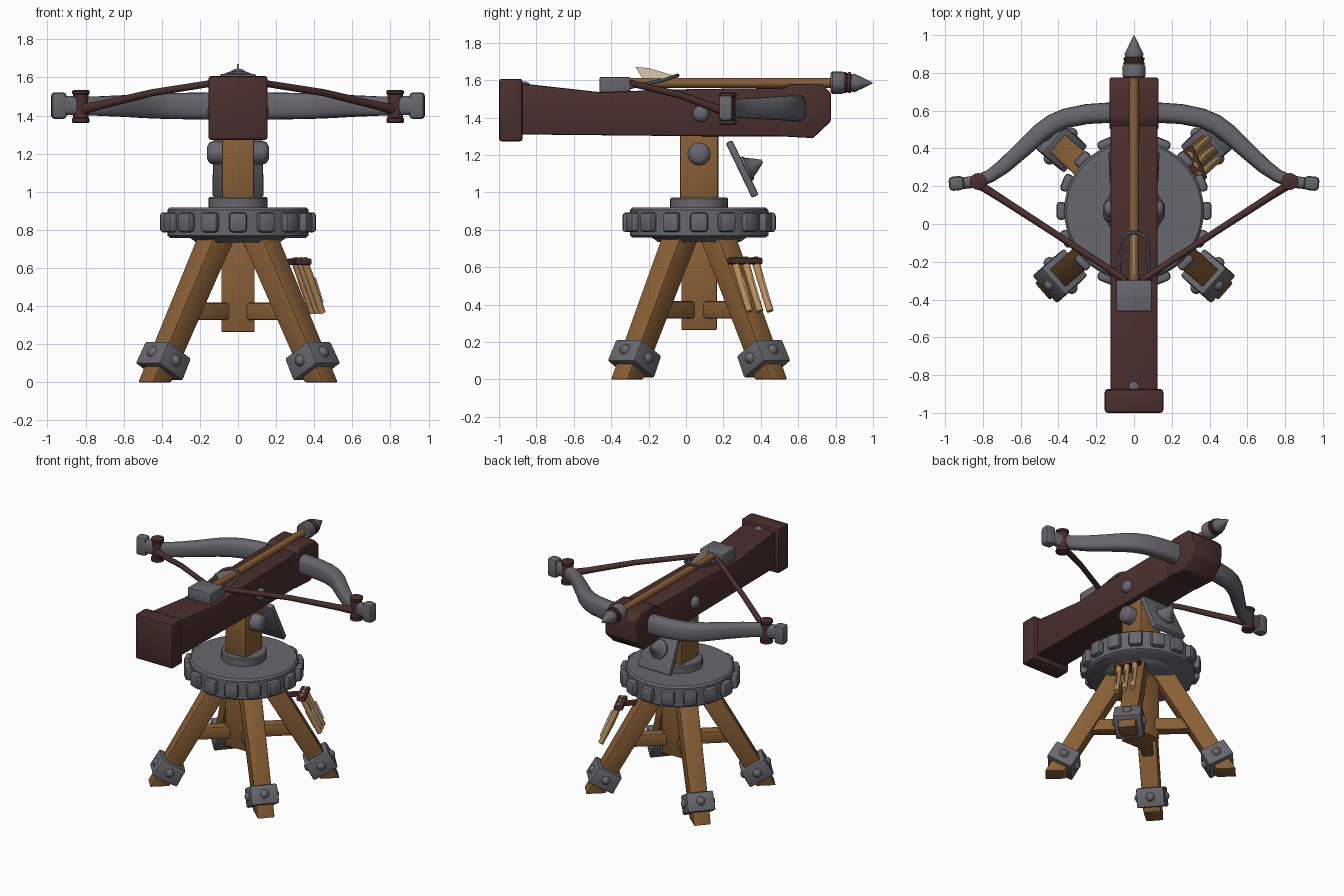
import bpy, bmesh, math
from mathutils import Vector, Matrix

if "Cube" in bpy.data.objects:
    bpy.data.objects.remove(bpy.data.objects["Cube"])

def material(name, c):
    m = bpy.data.materials.new(name)
    m.diffuse_color = (*c, 1)
    m.use_nodes = True
    m.node_tree.nodes["Principled BSDF"].inputs["Base Color"].default_value = m.diffuse_color
    return m

METAL = material("grey metal", (.14, .135, .155))
WOOD = material("oak wood", (.25, .115, .037))
DARK = material("dark wood", (.07, .029, .027))
TAN = material("pale shaft", (.50, .28, .10))
CREAM = material("feather cream", (.70, .58, .43))
CY = .07                      # y of the stand axis

def finish(bm, name, mat, bevel=0, angle=40):
    bmesh.ops.recalc_face_normals(bm, faces=bm.faces)
    if bevel:
        bmesh.ops.bevel(bm, geom=bm.edges[:], offset=bevel, segments=2, affect='EDGES', profile=.5)
    me = bpy.data.meshes.new(name)
    bm.to_mesh(me)
    bm.free()
    me.materials.append(mat)
    me.shade_smooth()
    me.set_sharp_from_angle(angle=math.radians(angle))
    ob = bpy.data.objects.new(name, me)
    bpy.context.collection.objects.link(ob)
    return ob

def box(name, mat, loc, size, rot=None, bevel=.012, taper=1, floor=False):
    bm = bmesh.new()
    bmesh.ops.create_cube(bm, size=1)
    for v in bm.verts:
        k = taper if v.co.z > 0 else 1
        v.co = Vector((v.co.x * size[0] * k, v.co.y * size[1] * k, v.co.z * size[2]))
    bm.transform(Matrix.Translation(loc) @ (rot or Matrix()))
    if floor:                 # cut flat on the ground
        r = bmesh.ops.bisect_plane(bm, geom=bm.verts[:] + bm.edges[:] + bm.faces[:],
                                   plane_co=(0, 0, 0), plane_no=(0, 0, 1), clear_inner=True)
        bmesh.ops.holes_fill(bm, edges=[e for e in bm.edges if e.is_boundary])
    return finish(bm, name, mat, bevel)

def sweep(name, mat, rings, up=(0, 0, 1), n=16, power=1):
    """rings: (point, half width, half height) along a path"""
    bm, rows = bmesh.new(), []
    P = [Vector(r[0]) for r in rings]
    sgn = lambda c: math.copysign(abs(c) ** power, c)
    for i, (_, a, b) in enumerate(rings):
        t = P[min(i + 1, len(P) - 1)] - P[max(i - 1, 0)]
        s = t.cross(Vector(up)).normalized()
        u = s.cross(t).normalized()
        rows.append([bm.verts.new(P[i] + s * a * sgn(math.cos(k * math.tau / n)) + u * b * sgn(math.sin(k * math.tau / n)))
                     for k in range(n)])
    for r, q in zip(rows, rows[1:]):
        for k in range(n):
            bm.faces.new((r[k], r[(k + 1) % n], q[(k + 1) % n], q[k]))
    bm.faces.new(rows[0])
    bm.faces.new(rows[-1])
    return finish(bm, name, mat)

def lathe_z(name, mat, prof, n=48):
    return sweep(name, mat, [((0, CY, z), r, r) for r, z in prof], up=(1, 0, 0), n=n)

def lathe_y(name, mat, prof, z):
    return sweep(name, mat, [((0, y, z), r, r) for y, r in prof])

def stud(name, loc, r):
    bm = bmesh.new()
    bmesh.ops.create_uvsphere(bm, u_segments=16, v_segments=10, radius=r, matrix=Matrix.Translation(loc))
    return finish(bm, name, METAL)

def slab(name, mat, prof, half, bevel):
    """y-z profile extruded across x"""
    bm = bmesh.new()
    a, b = ([bm.verts.new((x, y, z)) for y, z in prof] for x in (-half, half))
    bm.faces.new(a)
    bm.faces.new(b)
    for i in range(len(prof)):
        j = (i + 1) % len(prof)
        bm.faces.new((a[i], a[j], b[j], b[i]))
    return finish(bm, name, mat, bevel)

# Turntable with rim blocks and hub
lathe_z("turntable", METAL, [(.20, .745), (.22, .735), (.24, .75), (.30, .79), (.32, .765), (.355, .758), (.37, .77),
                             (.37, .905), (.358, .918), (.325, .918), (.31, .903), (.17, .902)])
lathe_z("hub", METAL, [(.155, .89), (.155, .965), (.148, .972)], 32)
for i in range(16):
    a = i * math.tau / 16
    box("rim_block", METAL, (.385 * math.cos(a), CY + .385 * math.sin(a), .84), (.05, .095, .105),
        Matrix.Rotation(a, 4, 'Z'), .018)

# Legs, boots, studs and stretchers (the stand is a little narrower in y)
tilt = math.radians(29.5)
for sx, sy in ((1, 1), (-1, 1), (-1, -1), (1, -1)):
    d = Vector((sx * .75, sy * .661, 0))
    a = math.atan2(d.y, d.x)
    R = Matrix.Rotation(a, 4, 'Z') @ Matrix.Rotation(-tilt, 4, 'Y')
    at = lambda z: Vector((0, CY, z)) + d * (.583 - .565 * z)
    box("leg", WOOD, at(.36), (.115, .118, 1.0), R, .008, 1.15, True)
    c = at(.112)
    box("boot", METAL, c, (.19, .195, .135), R, .012, .97)
    for v in ((1, 0), (-1, 0), (0, 1), (0, -1)):
        stud("boot_stud", c + R.to_3x3() @ Vector((v[0] * .085, v[1] * .088, .003)), .032)
    box("stretcher", WOOD, Vector((0, CY, .372)) + d * .19, (.38, .08, .092), Matrix.Rotation(a, 4, 'Z'))

# Centre column, post, axle
box("column", WOOD, (0, CY, .52), (.175, .19, .51), bevel=.006)
box("post", WOOD, (0, CY, 1.14), (.17, .205, .38), bevel=.01)
for s in (-1, 1):
    sweep("axle_cap", METAL, [((s * x, CY, 1.205), r, r) for x, r in
                              ((.07, .062), (.13, .062), (.15, .054), (.163, .03))])
    sweep("stock_stud", METAL, [((s * x, .08, 1.42), r, r) for x, r in
                                ((.1, .045), (.135, .045), (.15, .036), (.16, .018))])

# Tilted shield plate with spike
box("shield_plate", METAL, (0, .30, 1.125), (.27, .04, .325), Matrix.Rotation(math.radians(25.8), 4, 'X'), .01, .95)
nrm = Vector((0, .9, .435))
sweep("shield_spike", METAL, [(Vector((0, .30, 1.115)) + nrm * k, r, r) for k, r in
                              ((0, .07), (.035, .07), (.045, .055), (.08, .035), (.12, .008))])

# Stock
slab("stock", DARK, [(-.9, 1.31), (.1, 1.30), (.6, 1.30), (.6, 1.56), (-.1, 1.55), (-.45, 1.535), (-.9, 1.585)], .125, .01)
slab("stock_head", DARK, [(.5, 1.30), (.68, 1.29), (.775, 1.38), (.775, 1.53), (.725, 1.58), (.56, 1.58), (.5, 1.55)], .13, .01)
box("butt_cap", DARK, (0, -.937, 1.44), (.31, .125, .335), bevel=.014)
stud("butt_stud", (0, -.865, 1.553), .04)

# Bow limbs, tips, wraps and string
half = [((.12, .59, 1.45), .054, .072), ((.25, .582, 1.45), .053, .07), ((.36, .56, 1.45), .052, .068),
        ((.43, .53, 1.45), .052, .066), ((.5, .48, 1.45), .05, .063), ((.58, .405, 1.45), .046, .058),
        ((.69, .305, 1.45), .04, .053), ((.76, .255, 1.45), .035, .05), ((.83, .225, 1.45), .033, .05),
        ((.93, .213, 1.455), .03, .05)]
mirror = [((-p[0], p[1], p[2]), a, b) for p, a, b in reversed(half)]
sweep("bow", METAL, mirror + half, n=20, power=.7)
for s in (-1, 1):
    box("bow_tip", METAL, (s * .94, .215, 1.452), (.08, .075, .14), Matrix.Rotation(s * -.1, 4, 'Z'), .02)
    sweep("string_wrap", DARK, [((s * .825, .225, z), r, r) for z, r in
                                ((1.36, .035), (1.365, .045), (1.385, .045), (1.39, .04), (1.51, .04), (1.515, .045),
                                 (1.53, .045), (1.535, .035))], up=(1, 0, 0))
    sweep("bowstring", DARK, [((s * .83, .215, 1.43), .024, .03), ((s * .72, .145, 1.455), .02, .022),
                              ((s * .45, -.03, 1.52), .018, .019), ((s * .04, -.30, 1.585), .018, .018)], n=10)

# Loaded bolt
lathe_y("bolt_shaft", WOOD, [(-.33, .026), (.8, .026)], 1.585)
lathe_y("bolt_socket", METAL, [(.772, .05), (.782, .06), (.835, .06), (.85, .05)], 1.587)
lathe_y("bolt_band", DARK, [(.84, .04), (.845, .056), (.855, .056), (.862, .05), (.87, .056), (.88, .056), (.885, .04)], 1.587)
lathe_y("bolt_point", METAL, [(.88, .045), (.9, .05), (.95, .026), (.998, .003)], 1.585)
slab("bolt_feather", CREAM, [(-.27, 1.67), (-.20, 1.665), (-.05, 1.62), (-.10, 1.59), (-.23, 1.605)], .005, 0)

# Trigger block and loop
box("trigger_block", METAL, (0, -.38, 1.575), (.19, .165, .085), bevel=.008)
loop = [(-.08, -.31, 1.56)] + [(-.075 * math.cos(t * math.pi / 10), -.12 + .075 * math.sin(t * math.pi / 10),
                               1.60 + .025 * math.sin(t * math.pi / 10)) for t in range(11)] + [(.08, -.31, 1.56)]
sweep("trigger_loop", METAL, [(p, .01, .01) for p in loop], n=8)

# Spare bolts strapped to the back right leg
for x, y in ((.35, .26), (.325, .315), (.30, .37)):
    sweep("spare_bolt", TAN, [((x - .006, y - .005, .65), .021, .021), ((x + .092, y + .08, .365), .019, .019)], n=10)
    sweep("spare_bolt_feather", CREAM, [((x + .035, y + .03, .54), .004, .03), ((x + .08, y + .07, .41), .004, .026)],
          up=(.5, .3, 1), n=4)
box("spare_bolt_strap", DARK, (.322, .315, .633), (.065, .19, .036), Matrix.Rotation(math.atan2(.05, .11), 4, 'Z'))
box("strap_bracket", DARK, (.265, .27, .633), (.1, .04, .03), Matrix.Rotation(math.radians(45), 4, 'Z'), .006)
